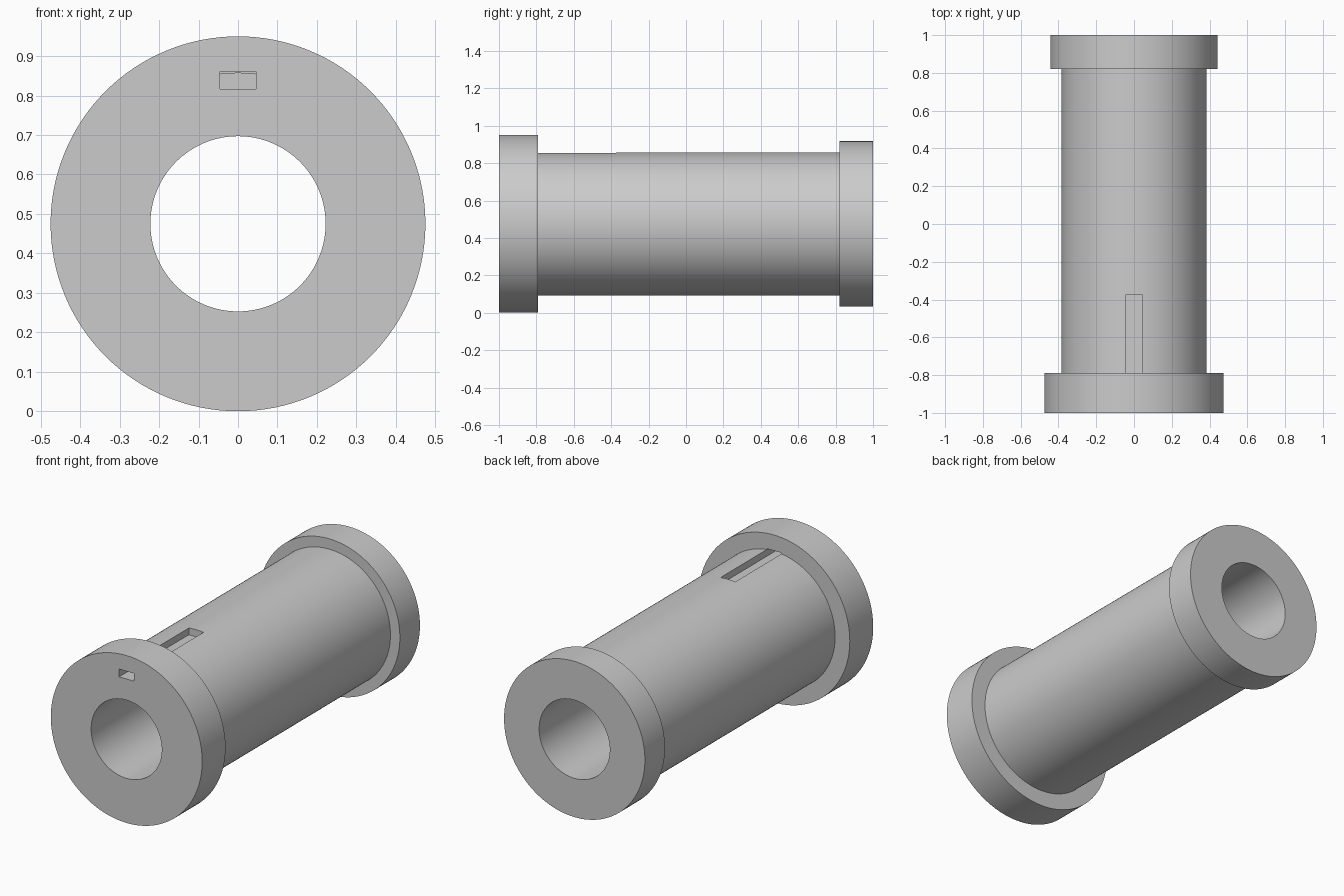
import bpy, bmesh, math
from mathutils import Matrix, Vector

if "Cube" in bpy.data.objects:
    bpy.data.objects.remove(bpy.data.objects["Cube"])

CENTRE_Z = 0.475
SEGMENTS = 128

# flanged tube: closed (radius, y) profile spun around the y axis
profile = [(0.222, -1.0), (0.475, -1.0), (0.475, -0.79), (0.383, -0.79),
           (0.383, 0.82), (0.442, 0.82), (0.442, 1.0), (0.222, 1.0)]
bm = bmesh.new()
rings = []
for i in range(SEGMENTS):
    a = 2 * math.pi * i / SEGMENTS
    rings.append([bm.verts.new((r * math.sin(a), y, CENTRE_Z + r * math.cos(a)))
                  for r, y in profile])
n = len(profile)
for i in range(SEGMENTS):
    r0, r1 = rings[i], rings[(i + 1) % SEGMENTS]
    for j in range(n):
        k = (j + 1) % n
        bm.faces.new((r0[j], r0[k], r1[k], r1[j]))
bmesh.ops.recalc_face_normals(bm, faces=bm.faces)
mesh = bpy.data.meshes.new("flanged_tube")
bm.to_mesh(mesh)
bm.free()
tube = bpy.data.objects.new("flanged_tube", mesh)
bpy.context.collection.objects.link(tube)

# keyway slot through the front flange and along the top of the body
x_half, y0, y1, z0, z1 = 0.046, -1.1, -0.375, 0.817, 0.861
bpy.ops.mesh.primitive_cube_add(size=1, location=(0, (y0 + y1) / 2, (z0 + z1) / 2))
cutter = bpy.context.object
cutter.name = "keyway_cutter"
cutter.scale = (2 * x_half, y1 - y0, z1 - z0)
bpy.ops.object.transform_apply(location=False, rotation=False, scale=True)
cutter.hide_render = True

cut = tube.modifiers.new("keyway", 'BOOLEAN')
cut.operation = 'DIFFERENCE'
cut.solver = 'EXACT'
cut.object = cutter
bpy.ops.object.select_all(action='DESELECT')
tube.select_set(True)
bpy.context.view_layer.objects.active = tube
bpy.ops.object.modifier_apply(modifier=cut.name)
bpy.data.objects.remove(cutter)

# smooth curved walls, crisp rims
bpy.ops.object.shade_smooth_by_angle(angle=math.radians(30))
